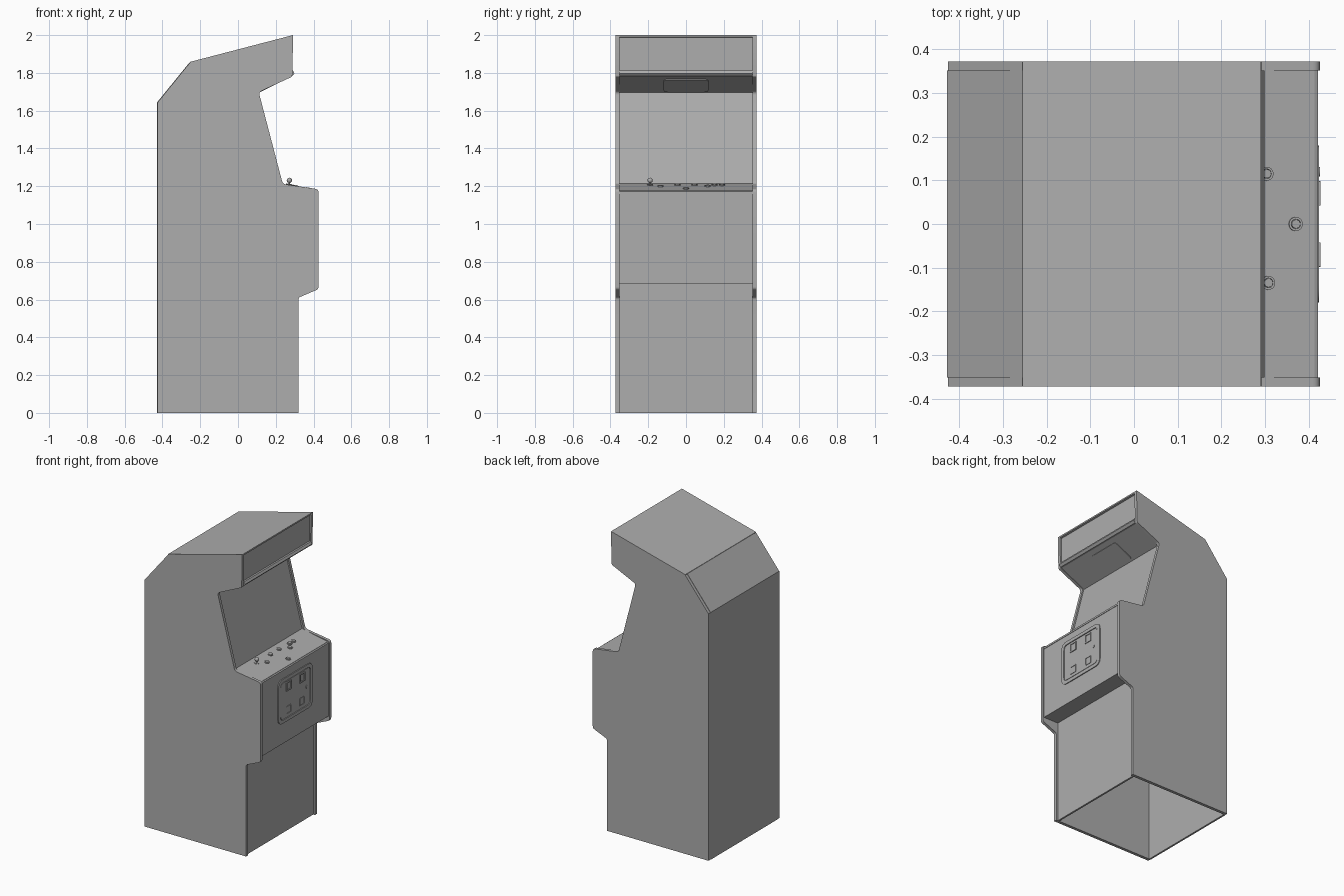
import bpy, bmesh
from math import sin, cos, tau, radians, tan
from mathutils import Matrix, Vector

if "Cube" in bpy.data.objects:
    bpy.data.objects.remove(bpy.data.objects["Cube"], do_unlink=True)

COLOUR = (0.42, 0.42, 0.42, 1)
grey = bpy.data.materials.new("plain_grey")
grey.use_nodes = True
grey.diffuse_color = COLOUR
grey.node_tree.nodes["Principled BSDF"].inputs["Base Color"].default_value = COLOUR

X, Y, Z = Vector((1, 0, 0)), Vector((0, 1, 0)), Vector((0, 0, 1))
smooth_parts = []


def finish(name, bm, matrix=Matrix(), flat=False):
    """Turn a bmesh into a named object placed by matrix."""
    bm.transform(matrix)
    if not flat:
        bmesh.ops.recalc_face_normals(bm, faces=bm.faces)
    mesh = bpy.data.meshes.new(name)
    bm.to_mesh(mesh)
    bm.free()
    mesh.materials.append(grey)
    ob = bpy.data.objects.new(name, mesh)
    bpy.context.scene.collection.objects.link(ob)
    if not flat:
        smooth_parts.append(ob)
    return ob


def frame(origin, u, v):
    """Placement whose local axes are u, v and their outward normal."""
    rot = Matrix((u, v, u.cross(v))).transposed().to_4x4()
    return Matrix.Translation(origin) @ rot


def rounded(corners, steps=5):
    """Outline from (u, v, radius) corners, arcs at each rounded corner."""
    out = []
    for i, (u, v, r) in enumerate(corners):
        p = Vector((u, v))
        if r == 0:
            out.append(p)
            continue
        a = (Vector(corners[i - 1][:2]) - p).normalized()
        b = (Vector(corners[(i + 1) % len(corners)][:2]) - p).normalized()
        d = r / tan(a.angle(b) / 2)
        for k in range(steps + 1):
            t = k / steps
            out.append(p + a * d * (1 - t) ** 2 + b * d * t ** 2)
    return out


def rect(hu, hv, r):
    return rounded([(-hu, -hv, r), (hu, -hv, r), (hu, hv, r), (-hu, hv, r)])


def circle(r, n=20):
    return [Vector((r * cos(tau * k / n), r * sin(tau * k / n))) for k in range(n)]


def prism(name, outline, depth, matrix):
    bm = bmesh.new()
    face = bm.faces.new([bm.verts.new((p.x, p.y, 0)) for p in outline])
    ext = bmesh.ops.extrude_face_region(bm, geom=[face])["geom"]
    bmesh.ops.translate(bm, vec=(0, 0, depth),
                        verts=[g for g in ext if isinstance(g, bmesh.types.BMVert)])
    # extruding keeps the base face only when it is still needed
    if not any(f.calc_center_median().z < depth * 0.1 for f in bm.faces):
        bm.verts.ensure_lookup_table()
        bmesh.ops.holes_fill(bm, edges=[e for e in bm.edges if e.is_boundary])
    return finish(name, bm, matrix)


def ring(name, outer, inner, depth, matrix):
    bm = bmesh.new()
    loops = [[bm.verts.new((p.x, p.y, z)) for p in line]
             for line, z in ((outer, 0), (outer, depth), (inner, depth), (inner, 0))]
    n = len(outer)
    for a, b in zip(loops, loops[1:] + loops[:1]):
        for i in range(n):
            j = (i + 1) % n
            bm.faces.new((a[i], a[j], b[j], b[i]))
    return finish(name, bm, matrix)


# Side panels
HALF, THICK = 0.372, 0.02
INNER = HALF - THICK
side_outline = rounded([
    (-0.426, 0, 0), (-0.426, 1.643, 0), (-0.255, 1.854, 0), (0.292, 1.998, 0.008),
    (0.287, 1.78, 0.012), (0.11, 1.698, 0.02), (0.237, 1.212, 0.025),
    (0.426, 1.184, 0.02), (0.426, 0.655, 0.02), (0.32, 0.61, 0.018), (0.32, 0, 0)])
for name, y in (("left_side_panel", HALF), ("right_side_panel", -INNER)):
    prism(name, side_outline, THICK, frame(Vector((0, y, 0)), X, Z))

# Cabinet shell between the sides, open at the bottom
shell = [(-0.428, 0), (-0.428, 1.645), (-0.256, 1.856), (0.279, 1.994),
         (0.279, 1.783), (0.102, 1.695), (0.225, 1.215), (0.413, 1.178),
         (0.418, 1.165), (0.418, 0.683), (0.308, 0.683), (0.308, 0)]
bm = bmesh.new()
rows = [[bm.verts.new((x, y, z)) for x, z in shell] for y in (-INNER, INNER)]
for i in range(len(shell) - 1):
    bm.faces.new((rows[0][i], rows[0][i + 1], rows[1][i + 1], rows[1][i]))
body = finish("cabinet_shell", bm, flat=True)
solid = body.modifiers.new("thickness", "SOLIDIFY")
solid.thickness, solid.offset, solid.use_even_offset = 0.012, -1, True

# Top panel over the sides, sign strips and control panel lip
strips = {
    "top_panel": (HALF, [(-0.255, 1.85), (0.291, 1.99), (0.291, 2.0), (-0.255, 1.858)]),
    "sign_lower_strip": (INNER, [(0.27, 1.812), (0.291, 1.812), (0.299, 1.797),
                                 (0.287, 1.783), (0.27, 1.781)]),
    "control_panel_lip": (INNER, [(0.41, 1.16), (0.421, 1.16), (0.421, 1.172), (0.41, 1.178)]),
}
for name, (half, pts) in strips.items():
    prism(name, [Vector(p) for p in pts], 2 * half, frame(Vector((0, half, 0)), X, Z))

# Speaker plate under the sign
slope = Vector((0.177, 0, 0.088)).normalized()
speaker = frame(Vector((0.18, 0, 1.734)), Y, slope)
prism("speaker_plate", rect(0.118, 0.074, 0.02), 0.004, speaker)

# Control buttons
down = Vector((0.188, 0, -0.037)).normalized()


def on_panel(x, y):
    return frame(Vector((x, y, 1.215 - (x - 0.225) * 0.197)), down, Y)


buttons = [(0.307, -0.135), (0.27, -0.045), (0.37, 0), (0.27, 0.045),
           (0.303, 0.115), (0.275, 0.15), (0.275, 0.19)]
for x, y in buttons:
    ring("button_collar", circle(0.016), circle(0.011), 0.005, on_panel(x, y))
    prism("button_cap", circle(0.01), 0.007, on_panel(x, y))

# Joystick
stick = on_panel(0.27, -0.19)
prism("joystick_base", circle(0.016), 0.003, stick)
prism("joystick_shaft", circle(0.004, 12), 0.025, stick)
bm = bmesh.new()
bmesh.ops.create_uvsphere(bm, u_segments=20, v_segments=12, radius=0.014)
finish("joystick_ball", bm, Matrix.Translation((0.272, -0.19, 1.231)))


# Coin door with slots, returns and lock
def on_front(y, z):
    return frame(Vector((0.418, y, z)), Y, Z)


ring("coin_door_frame", rect(0.18, 0.147, 0.045), rect(0.158, 0.125, 0.03), 0.006, on_front(0, 0.968))
prism("coin_door", rect(0.154, 0.121, 0.028), 0.004, on_front(0, 0.968))
for y in (-0.07, 0.07):
    ring("coin_slot_frame", rect(0.028, 0.03, 0.002), rect(0.02, 0.022, 0.002), 0.009, on_front(y, 1.05))
    ring("coin_return_frame", rect(0.025, 0.026, 0.003), rect(0.02, 0.021, 0.002), 0.007, on_front(y, 0.893))
prism("coin_door_lock", circle(0.011), 0.008, on_front(0.12, 0.97))

# Smooth the round parts, keep edges sharp
bpy.ops.object.select_all(action="DESELECT")
for ob in smooth_parts:
    ob.select_set(True)
bpy.context.view_layer.objects.active = smooth_parts[0]
bpy.ops.object.shade_smooth_by_angle(angle=radians(30))
